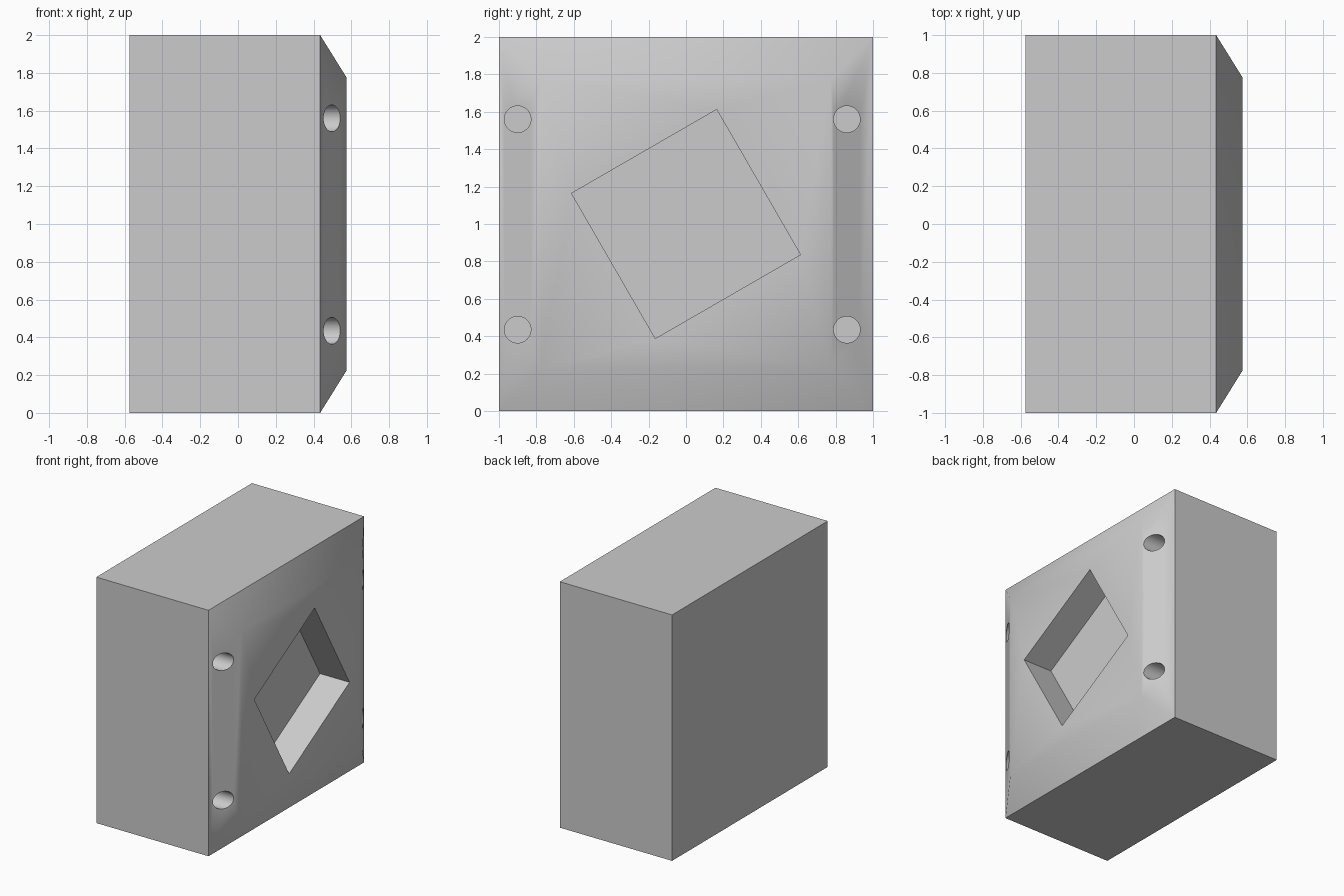
import bpy, bmesh, math

if "Cube" in bpy.data.objects:
    bpy.data.objects.remove(bpy.data.objects["Cube"])

HALF_X, SHOULDER, INSET = 0.575, 0.435, 0.225

# Block body: box with its +x face drawn in to a bevelled frame
bm = bmesh.new()
rings = []
for x, h in ((-HALF_X, 1.0), (SHOULDER, 1.0), (HALF_X, 1.0 - INSET)):
    rings.append([bm.verts.new((x, sy * h, 1 + sz * h))
                  for sy, sz in ((-1, -1), (1, -1), (1, 1), (-1, 1))])
for a, b in zip(rings, rings[1:]):
    for i in range(4):
        j = (i + 1) % 4
        bm.faces.new((a[i], a[j], b[j], b[i]))
bm.faces.new(rings[0])
bm.faces.new(rings[-1])
bmesh.ops.recalc_face_normals(bm, faces=bm.faces)
mesh = bpy.data.meshes.new("block_body")
bm.to_mesh(mesh)
bm.free()
body = bpy.data.objects.new("block_body", mesh)
bpy.context.collection.objects.link(body)


def cut(cutter):
    """Subtract a cutter from the body, then discard it."""
    cutter.hide_render = True
    mod = body.modifiers.new("cut", 'BOOLEAN')
    mod.operation = 'DIFFERENCE'
    mod.solver = 'EXACT'
    mod.object = cutter
    bpy.context.view_layer.objects.active = body
    bpy.ops.object.modifier_apply(modifier=mod.name)
    bpy.data.objects.remove(cutter, do_unlink=True)


# Tilted square pocket
FLOOR_X, OUT_X = 0.31, 0.8
bpy.ops.mesh.primitive_cube_add(size=1, location=((FLOOR_X + OUT_X) / 2, 0, 1),
                                rotation=(math.radians(30), 0, 0))
pocket = bpy.context.object
pocket.name = "pocket_cutter"
pocket.scale = (OUT_X - FLOOR_X, 0.896, 0.896)
cut(pocket)

# Four screw holes in the side bevels
for y in (-0.9, 0.86):
    for z in (0.435, 1.56):
        bpy.ops.mesh.primitive_cylinder_add(
            vertices=32, radius=0.071, depth=OUT_X - 0.3,
            location=((OUT_X + 0.3) / 2, y, z), rotation=(0, math.pi / 2, 0))
        bpy.context.object.name = "screw_hole_cutter"
        cut(bpy.context.object)

# Soft bevel shading, crisp outer corners
bpy.ops.object.select_all(action='DESELECT')
body.select_set(True)
bpy.context.view_layer.objects.active = body
bpy.ops.object.shade_smooth_by_angle(angle=math.radians(50))
